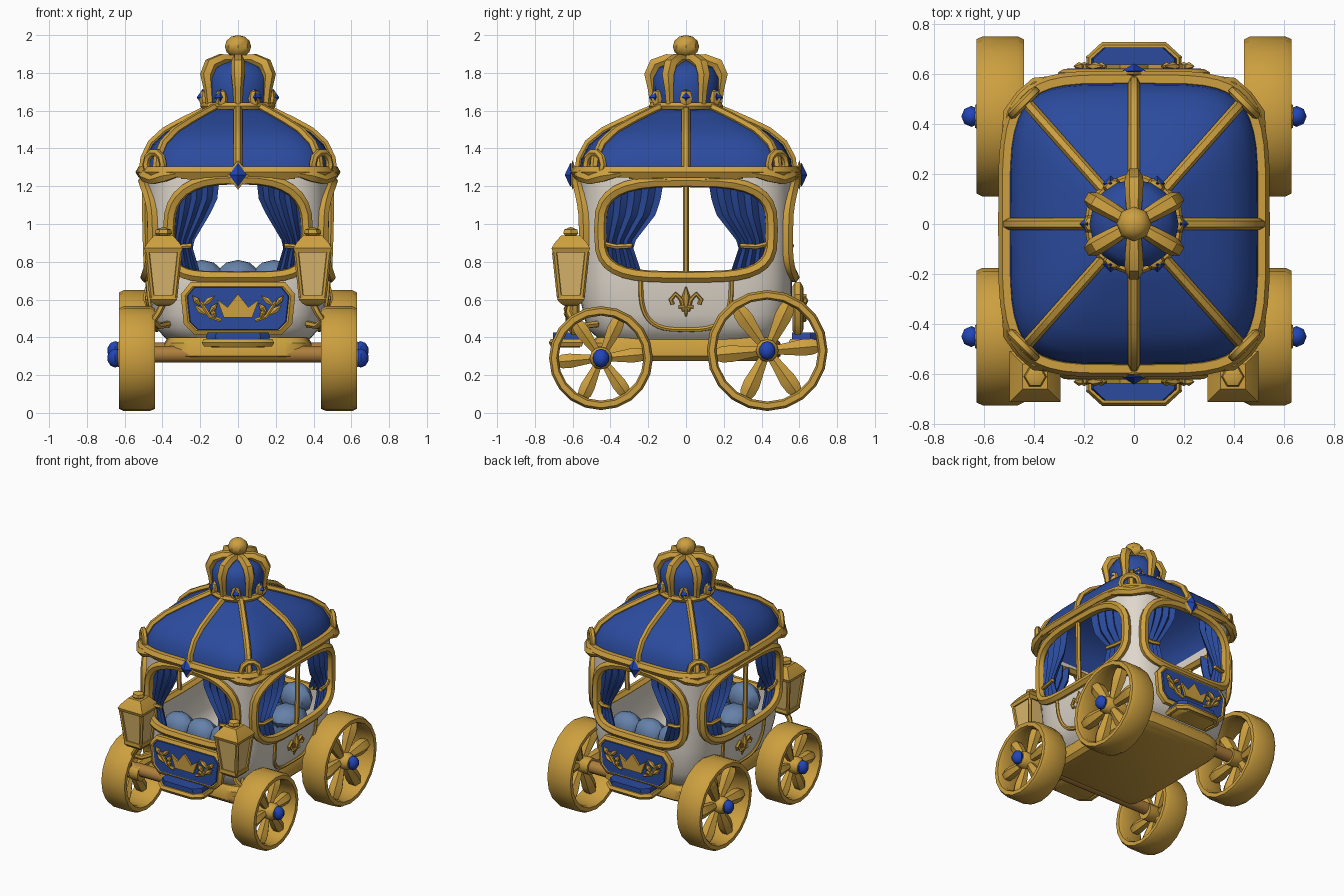
import bpy, bmesh, math
from math import sin, cos, pi, copysign
from mathutils import Vector

cube = bpy.data.objects.get("Cube")
if cube:
    bpy.data.objects.remove(cube, do_unlink=True)


def material(name, *rgb):
    m = bpy.data.materials.new(name)
    m.use_nodes = True
    m.diffuse_color = (*rgb, 1)
    m.node_tree.nodes["Principled BSDF"].inputs["Base Color"].default_value = (*rgb, 1)
    return m


gold = material("gold", .61, .35, .05)
blue = material("royal blue", .024, .07, .34)
curtain_blue = material("curtain blue", .022, .065, .31)
gem_blue = material("gem blue", .015, .06, .48)
cream = material("cream", .74, .68, .60)
cushion_blue = material("cushion blue", .13, .22, .40)
bronze = material("bronze", .42, .21, .045)
glass = material("lamp glass", .72, .48, .15)
made = []


# ---- helpers ----
def add(name, bm, mat):
    bmesh.ops.remove_doubles(bm, verts=bm.verts, dist=1e-5)
    bmesh.ops.recalc_face_normals(bm, faces=bm.faces)
    me = bpy.data.meshes.new(name)
    bm.to_mesh(me)
    bm.free()
    me.materials.append(mat)
    ob = bpy.data.objects.new(name, me)
    bpy.context.collection.objects.link(ob)
    made.append(ob)
    return ob


def loft(name, rings, mat, bottom=True, top=True, loop=False, wrap=True):
    bm = bmesh.new()
    vs = [[bm.verts.new(p) for p in r] for r in rings]
    n = len(vs[0])
    for i in range(len(vs) if loop else len(vs) - 1):
        a, b = vs[i], vs[(i + 1) % len(vs)]
        for j in range(n if wrap else n - 1):
            k = (j + 1) % n
            bm.faces.new((a[j], a[k], b[k], b[j]))
    if wrap and not loop:
        if bottom:
            bm.faces.new(vs[0])
        if top:
            bm.faces.new(vs[-1])
    return add(name, bm, mat)


def lathe(name, prof, segs, loc, mat, axis="Z", phase=0., loop=False):
    rings = []
    for r, h in prof:
        ring = []
        for j in range(segs):
            t = phase + 2 * pi * j / segs
            c, s = max(r, 1e-6) * cos(t), max(r, 1e-6) * sin(t)
            ring.append(Vector(loc) + Vector((c, s, h) if axis == "Z" else (h, c, s)))
        rings.append(ring)
    return loft(name, rings, mat, prof[0][0] > 0, prof[-1][0] > 0, loop)


def blob(name, loc, scale, mat, segs=10, rings=6):
    prof = [(sin(pi * i / rings), -cos(pi * i / rings)) for i in range(rings + 1)]
    prof[0], prof[-1] = (0, -1), (0, 1)
    ob = lathe(name, prof, segs, (0, 0, 0), mat)
    for v in ob.data.vertices:
        v.co = Vector(loc) + Vector(scale) * v.co


def tube(name, pts, r, mat, closed=False, radii=None):
    cu = bpy.data.curves.new(name, "CURVE")
    cu.dimensions = "3D"
    cu.bevel_depth, cu.bevel_resolution, cu.use_fill_caps = r, 1, True
    sp = cu.splines.new("POLY")
    sp.points.add(len(pts) - 1)
    for i, p in enumerate(pts):
        sp.points[i].co = (*p, 1)
        sp.points[i].radius = radii[i] if radii else 1
    sp.use_cyclic_u = closed
    tmp = bpy.data.objects.new(name, cu)
    bpy.context.collection.objects.link(tmp)
    bpy.context.view_layer.update()
    me = bpy.data.meshes.new_from_object(tmp.evaluated_get(bpy.context.evaluated_depsgraph_get()))
    bpy.data.objects.remove(tmp)
    bm = bmesh.new()
    bm.from_mesh(me)
    add(name, bm, mat)


def interp(table, x):
    for (x0, y0), (x1, y1) in zip(table, table[1:]):
        if x <= x1:
            return y0 + max(0, (x - x0) / (x1 - x0)) * (y1 - y0)
    return table[-1][1]


def power(t, n):
    c, s = cos(t), sin(t)
    return copysign(abs(c) ** (2 / n), c), copysign(abs(s) ** (2 / n), s)


def oval(a, b, z, n=4.5, count=48):
    return [(a * p[0], b * p[1], z) for p in (power(2 * pi * i / count, n) for i in range(count))]


# ---- cabin wall, with a point lookup on its surface ----
WIDTH = [(.38, .37), (.45, .435), (.6, .468), (.8, .485), (1.28, .49)]
DEPTH = [(.38, .45), (.45, .525), (.6, .56), (.9, .565), (1.28, .565)]


def on_wall(face, sign, u, z, off=0.):
    a, b = interp(WIDTH, z) + off, interp(DEPTH, z) + off
    across, out = (a, b) if face == "end" else (b, a)
    d = sign * out * max(0, 1 - abs(u / across) ** 4.5) ** (1 / 4.5)
    return Vector((u, d, z)) if face == "end" else Vector((d, u, z))


body = loft("cabin_wall", [oval(interp(WIDTH, z), interp(DEPTH, z), z)
            for z in (.38, .41, .45, .52, .6, .7, .8, .9, 1.1, 1.28)], cream, top=False)
shell = body.modifiers.new("shell", "SOLIDIFY")
shell.thickness, shell.offset = .02, -1
HALF = {"end": .365, "side": .455}
ARCH = {"end": (2.7, 4.5), "side": (3.2, 3.6)}
RISE = {"end": .27, "side": .255}


def window_loop(face):
    pts = [power(2 * pi * i / 32, ARCH[face][i > 16]) for i in range(32)]
    return [(HALF[face] * c, .97 + (RISE[face] if s > 0 else .25) * s) for c, s in pts]


cutters = []
for face in HALF:
    rings = [[(u, d, z) if face == "end" else (d, u, z) for u, z in window_loop(face)] for d in (-1, 1)]
    c = loft("window_cutter", rings, cream)
    c.hide_render = True
    made.remove(c)
    cutters.append(c)
    cut = body.modifiers.new("window", "BOOLEAN")
    cut.object, cut.operation, cut.solver = c, "DIFFERENCE", "EXACT"
bpy.context.view_layer.update()
body.data = bpy.data.meshes.new_from_object(body.evaluated_get(bpy.context.evaluated_depsgraph_get()))
body.modifiers.clear()
for c in cutters:
    bpy.data.objects.remove(c, do_unlink=True)

# ---- window frames, valance trim and curtains ----
INNER = {"end": [(.74, .2), (.89, .245), (1.05, .15), (1.13, .11), (1.22, .1)],
         "side": [(.74, .235), (.89, .285), (1.05, .16), (1.13, .135), (1.22, .12)]}
for face in HALF:
    for sign in (-1, 1):
        tube(face + "_window_frame", [on_wall(face, sign, u, z, .008) for u, z in window_loop(face)],
             .032, gold, True)
        tube("valance_trim", [on_wall(face, sign, u, z, .015) for u, z in
             ((-.3, 1.255), (-.12, 1.24), (0, 1.22), (.12, 1.24), (.3, 1.255))], .018, gold)
        for hand in (-1, 1):
            rows = []
            for i in range(12):
                z = .74 + .48 * i / 11
                a, b = interp(INNER[face], z), HALF[face] - .005
                rows.append([on_wall(face, sign, hand * (a + (b - a) * j / 18), z,
                                     -.019 + .014 * cos(j * pi / 2)) for j in range(19)])
            loft("curtain", rows, curtain_blue, wrap=False)
            a, b = interp(INNER[face], .89), HALF[face]
            tube("curtain_tie", [on_wall(face, sign, hand * u, z, 0)
                                 for u, z in ((a, .885), ((a + b) / 2, .88), (b, .9))], .014, gold)

# ---- side doors: centre bar, lower outline and lily ornament ----
for s in (-1, 1):
    tube("door_bar", [on_wall("side", s, 0, z, .005) for z in (.72, .97, 1.22)], .017, gold)
    curve = [power(pi * i / 20, 3.2) for i in range(21)]
    tube("door_outline", [on_wall("side", s, .24 * c, .7 - .26 * d, .004) for c, d in curve], .013, gold)
    tube("lily_centre", [on_wall("side", s, 0, z, .015) for z in (.51, .55, .61, .67)],
         .024, gold, radii=[.2, .5, 1, .1])
    for h in (-1, 1):
        tube("lily_petal", [on_wall("side", s, h * u, z, .012) for u, z in
             ((.01, .54), (.025, .6), (.055, .63), (.08, .6), (.07, .575))], .012, gold)
    tube("lily_band", [on_wall("side", s, u, .56, .02) for u in (-.04, .04)], .011, gold)

# ---- roof, eave, ribs, corner rings and braces ----
ROOF = [(1, 1.27), (.985, 1.34), (.91, 1.42), (.77, 1.485), (.59, 1.535), (.41, 1.58), (.28, 1.61)]
loft("roof", [oval(.5 * s, .565 * s, z) for s, z in ROOF], blue, bottom=False)
loft("roof_lining", [oval(.478 * s, .54 * s, z - .02) for s, z in ROOF], blue, bottom=False)
tube("eave", oval(.51, .58, 1.275), .033, gold, True)
for i in range(8):
    px, py = power(pi * i / 4, 4.5)
    tube("roof_rib", [(.505 * s * px, .57 * s * py, z + .008) for s, z in ROOF[::-1]], .023, gold)
    if i % 2:
        cx, cy = .515 * px, .565 * py
        tube("corner_ring", [(cx - copysign(.045, py) * cos(t), cy + copysign(.045, px) * cos(t),
                              1.315 + .065 * sin(t)) for t in (2 * pi * k / 10 for k in range(10))],
             .02, gold, True)
        tube("corner_brace", [(.525 * p[0], .592 * p[1], z) for p, z in
             ((power(pi * i / 4 + d, 4.5), z) for d, z in
              ((-.5, 1.27), (-.25, 1.255), (0, 1.235), (.25, 1.255), (.5, 1.27)))],
             .034, gold, radii=[.4, 1, .8, 1, .4])

# ---- crown on the roof ----
tube("crown_band", oval(.178, .178, 1.625, 2, 18), .022, gold, True)
lathe("crown_cap", [(.165, 1.6), (.175, 1.68), (.178, 1.77), (.145, 1.83), (.06, 1.865), (0, 1.87)],
      16, (0, 0, 0), blue)
for i in range(6):
    t = pi / 6 + i * pi / 3
    tube("crown_arch", [(r * cos(t), r * sin(t), z) for r, z in
         ((.17, 1.63), (.178, 1.71), (.19, 1.79), (.165, 1.845), (.1, 1.87), (.02, 1.87))],
         .038, gold, radii=[.6, .7, .95, 1, .9, .7])
    t += pi / 6
    blob("crown_gem_setting", (.17 * cos(t), .17 * sin(t), 1.665), (.04, .04, .05), gold, 6, 4)
    blob("crown_gem", (.187 * cos(t), .187 * sin(t), 1.67), (.032, .032, .045), gem_blue, 4, 2)
blob("crown_ball", (0, 0, 1.94), (.07, .07, .06), gold, 8, 6)

# ---- front and back: gem, crest panel, step, bench ----
HALF_CREST = ((.22, .435), (.265, .48), (.28, .62), (.24, .67))
outline = list(HALF_CREST) + [(-u, z) for u, z in HALF_CREST[::-1]]
for s in (-1, 1):
    blob("eave_gem_setting", (0, s * .6, 1.26), (.062, .025, .078), gold, 4, 2)
    blob("eave_gem", (0, s * .612, 1.26), (.047, .03, .064), gem_blue, 4, 2)
    loft("crest_panel", [[(u * k, s * d, .552 + (z - .552) * k) for u, z in outline]
         for k, d in ((1, .57), (1, .6), (.95, .622))], blue)
    tube("crest_frame", [(u, s * .592, z) for u, z in outline], .028, gold, True)
    crown = [(-.075, .505), (.075, .505), (.11, .6), (.055, .56), (0, .63), (-.055, .56), (-.11, .6)]
    loft("crest_crown", [[(u, s * d, z) for u, z in crown] for d in (.61, .637)], gold)
    for h in (-1, 1):
        tube("crest_stem", [(h * u, s * .627, z) for u, z in ((.09, .49), (.15, .51), (.2, .59))], .011, gold)
        for u, z, du in ((.12, .5, .01), (.15, .53, -.02), (.17, .52, .03), (.185, .57, -.03), (.2, .57, .02)):
            tube("crest_leaf", [(h * (u + du * k), s * .63, z + .025 * k) for k in (0, 1, 2)],
                 .018, gold, radii=[.3, 1, .1])
    step = [(-.165, .56), (.165, .56), (.17, .66), (.12, .705), (-.12, .705), (-.17, .66)]
    loft("step_pad", [[(x * k, s * y, z) for x, y in step]
         for k, z in ((.95, .37), (1, .405), (.95, .425))], blue)
    loft("step_base", [[(x * k, s * y, z) for x, y in step] for k, z in ((.8, .345), (1, .37))], gold)
    tube("step_rim", [(x, s * y, .372) for x, y in step], .023, gold, True)
    loft("bench", [[(x * .29, s * y, z) for x, y in ((-1, .18), (1, .18), (1, .41), (-1, .41))]
         for z in (.42, .58)], cushion_blue)
    for i in (-1, 0, 1):
        blob("seat_cushion", (i * .2, s * .3, .61), (.13, .14, .08), cushion_blue, 8)
        blob("back_cushion", (i * .19, s * .42, .7), (.125, .09, .11), cushion_blue, 8)

# ---- chassis ----
loft("chassis", [oval(.39 * k, .5 * k, z, 7, 32) for k, z in ((.93, .275), (1, .3), (1, .37), (.95, .4))], gold)
SQ = math.sqrt(2)
for x in (-1, 1):
    # ---- lamps ----
    at = (x * .395, -.61, 0)

    def square(name, prof, mat):
        lathe(name, [(w * SQ, z) for w, z in prof], 4, at, mat, phase=pi / 4)
    square("lamp_glass", [(.06, .61), (.085, .85)], glass)
    square("lamp_base", [(.03, .565), (.055, .58), (.072, .6), (.07, .625)], gold)
    square("lamp_cap", [(.095, .85), (.102, .872), (.085, .9), (.05, .94)], gold)
    lathe("lamp_knob", [(.025, .93), (.046, .95), (.04, .97), (0, .985)], 6, at, gold)
    for dx in (-1, 1):
        for dy in (-1, 1):
            tube("lamp_edge", [(at[0] + dx * w, at[1] + dy * w, z) for w, z in ((.06, .61), (.086, .85))],
                 .014, gold)
    tube("lamp_bracket", [(x * u, y, z) for u, y, z in ((.395, -.61, .58), (.42, -.62, .53), (.45, -.6, .49),
         (.42, -.55, .46), (.37, -.47, .47))], .018, gold)
    # ---- wheels ----
    for y, z, R in ((-.45, .29, .275), (.43, .33, .32)):
        c = (x * .535, y, z)
        rim = [(R - .012, -.095), (R, -.07), (R, .07), (R - .012, .095), (R - .04, .095),
               (R - .05, .075), (R - .05, -.075), (R - .04, -.095)]
        lathe("wheel_rim", rim, 20, c, gold, "X", loop=True)
        for i in range(6):
            t = math.radians(5) + pi * i / 3
            tube("wheel_spoke", [(x * .565, y + r * cos(t), z + r * sin(t)) for r in
                 (.03, R * .35, R * .6, R * .75, R - .04)], R * .16, gold, radii=[.5, .75, 1, .95, .65])
        lathe("wheel_hub", [(.06, -x * .06), (.06, x * .08), (.045, x * .1)], 12, c, gold, "X")
        blob("hub_cap", (x * .65, y, z), (.042, .044, .05), gem_blue, 8, 5)
for y, z in ((-.45, .31), (.43, .33)):
    lathe("axle", [(.045, -.53), (.045, .53)], 10, (0, y, z), bronze, "X")

# ---- shading ----
bpy.ops.object.select_all(action="DESELECT")
for ob in made:
    ob.select_set(True)
bpy.context.view_layer.objects.active = body
bpy.ops.object.shade_smooth_by_angle(angle=math.radians(40))
